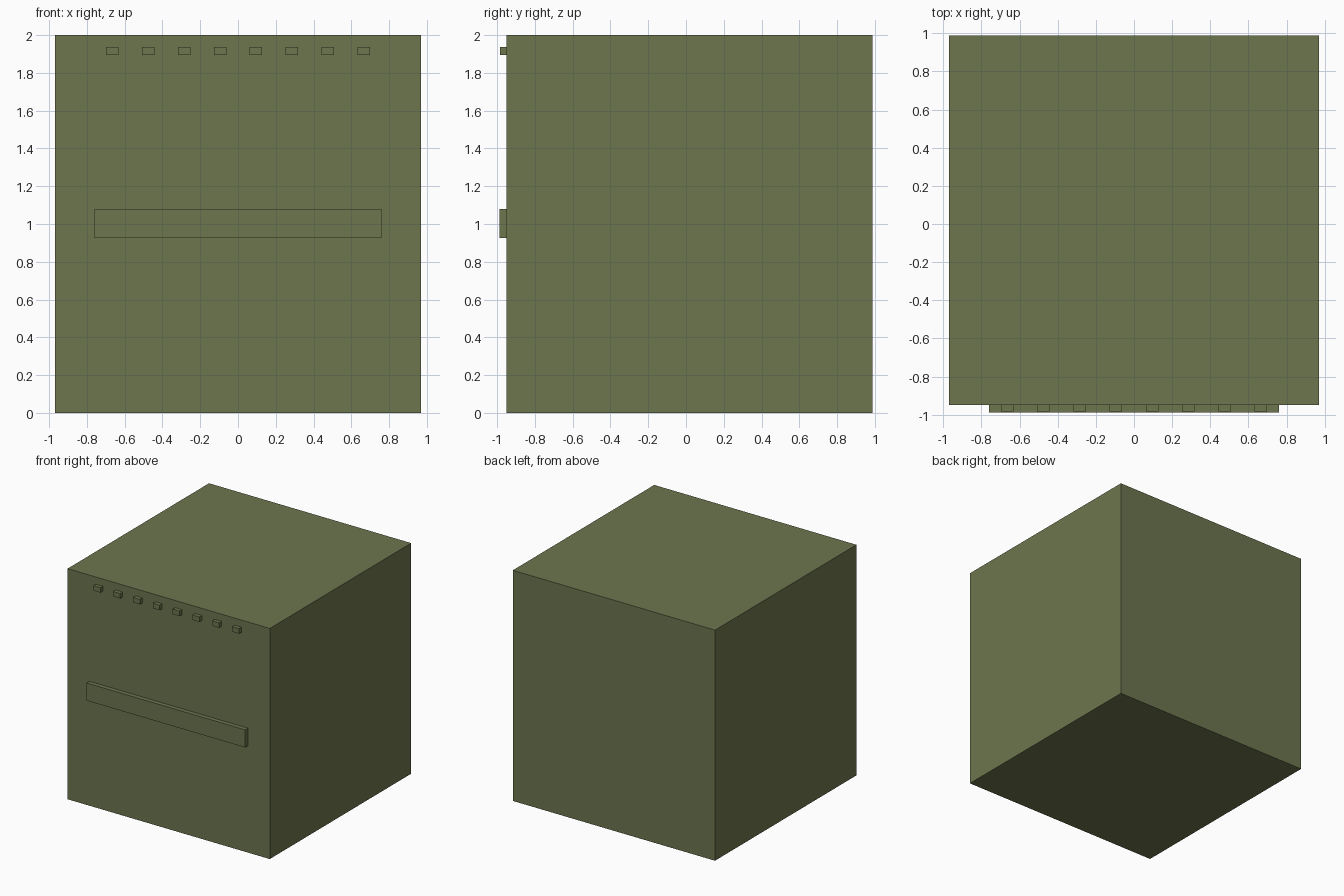
import bpy

if "Cube" in bpy.data.objects:
    bpy.data.objects.remove(bpy.data.objects["Cube"])

olive = bpy.data.materials.new("olive_green")
olive.diffuse_color = (0.153, 0.181, 0.076, 1)
olive.use_nodes = True
olive.node_tree.nodes["Principled BSDF"].inputs["Base Color"].default_value = olive.diffuse_color


def box(name, x, y, z):
    """Box spanning the given (min, max) ranges."""
    bpy.ops.mesh.primitive_cube_add(size=1)
    ob = bpy.context.object
    ob.name = name
    for v in ob.data.vertices:
        v.co = [a + (c + 0.5) * (b - a) for c, (a, b) in zip(v.co, (x, y, z))]
    ob.data.materials.append(olive)
    return ob


FRONT = -0.95

# Main cabinet
box("cabinet_body", (-0.97, 0.97), (FRONT, 0.988), (0, 2))

# Wide bar handle across the front
box("front_handle", (-0.76, 0.76), (-0.988, FRONT), (0.926, 1.079))

# Row of small buttons along the top edge of the front
for i in range(8):
    cx = (i - 3.5) * 0.19
    box(f"button_{i + 1}", (cx - 0.033, cx + 0.033), (-0.984, FRONT), (1.895, 1.938))
